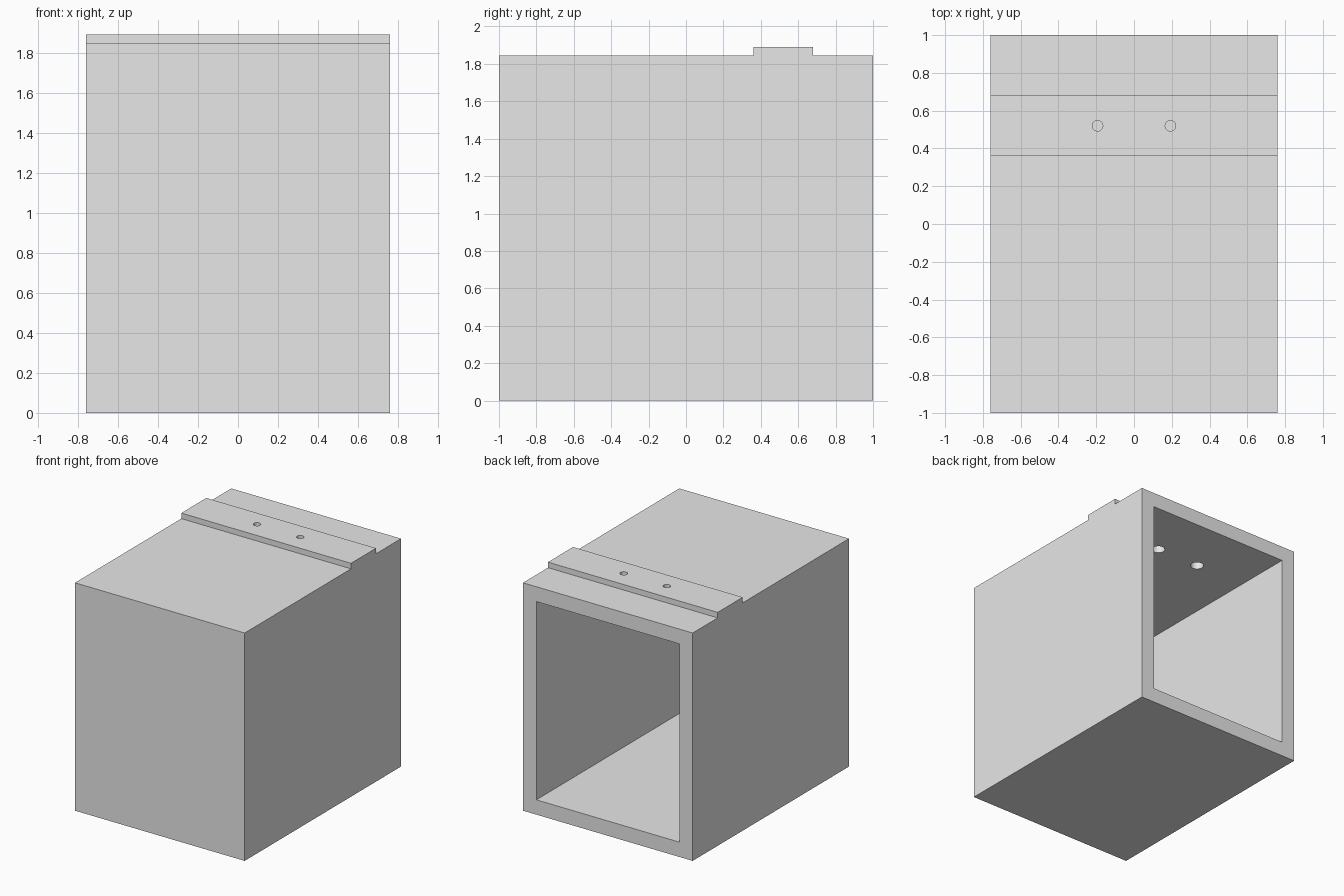
import bpy
import bmesh
from mathutils import Matrix, Vector

old = bpy.data.objects.get("Cube")
if old:
    bpy.data.objects.remove(old, do_unlink=True)

WIDTH, HEIGHT, WALL = 1.52, 1.845, 0.12
TOP = 1.89
RAIL_FRONT, RAIL_BACK = 0.36, 0.68
HOLE_X, HOLE_Y = 0.193, 0.52

grey = bpy.data.materials.new("light_grey")
grey.use_nodes = True
colour = (0.8, 0.8, 0.8, 1)
grey.diffuse_color = colour
grey.node_tree.nodes["Principled BSDF"].inputs["Base Color"].default_value = colour


def make_object(name, bm):
    mesh = bpy.data.meshes.new(name)
    bmesh.ops.recalc_face_normals(bm, faces=bm.faces)
    bm.to_mesh(mesh)
    bm.free()
    obj = bpy.data.objects.new(name, mesh)
    bpy.context.collection.objects.link(obj)
    return obj


def box(name, low, high):
    low, high = Vector(low), Vector(high)
    bm = bmesh.new()
    bmesh.ops.create_cube(bm, size=1, matrix=Matrix.Translation((low + high) / 2)
                          @ Matrix.Diagonal((high - low).to_4d()))
    return make_object(name, bm)


def cylinder(name, x, y, radius, bottom, top):
    bm = bmesh.new()
    bmesh.ops.create_cone(bm, cap_ends=True, segments=32, radius1=radius, radius2=radius,
                          depth=top - bottom,
                          matrix=Matrix.Translation((x, y, (bottom + top) / 2)))
    return make_object(name, bm)


def cut(target, cutter):
    cutter.hide_render = True
    mod = target.modifiers.new(cutter.name, "BOOLEAN")
    mod.operation = "DIFFERENCE"
    mod.solver = "EXACT"
    mod.object = cutter
    bpy.context.view_layer.objects.active = target
    bpy.ops.object.modifier_apply(modifier=mod.name)
    bpy.data.objects.remove(cutter, do_unlink=True)


# Housing with the raised rail, extruded across from one side profile
bm = bmesh.new()
profile = [(-1, 0), (1, 0), (1, HEIGHT), (RAIL_BACK, HEIGHT), (RAIL_BACK, TOP),
           (RAIL_FRONT, TOP), (RAIL_FRONT, HEIGHT), (-1, HEIGHT)]
side = bm.faces.new([bm.verts.new((-WIDTH / 2, y, z)) for y, z in profile])
extruded = bmesh.ops.extrude_face_region(bm, geom=[side])
bmesh.ops.translate(bm, vec=(WIDTH, 0, 0),
                    verts=[v for v in extruded["geom"] if isinstance(v, bmesh.types.BMVert)])
housing = make_object("housing", bm)
housing.data.materials.append(grey)

# Cavity, open at the back
inner = WIDTH / 2 - WALL
cut(housing, box("cavity_cutter", (-inner, -1 + WALL, WALL), (inner, 1.2, HEIGHT - WALL)))

# Two screw holes through the rail, widened from the inside
for x in (-HOLE_X, HOLE_X):
    cut(housing, cylinder("screw_hole_cutter", x, HOLE_Y, 0.028, HEIGHT - 0.3, TOP + 0.1))
    cut(housing, cylinder("screw_head_cutter", x, HOLE_Y, 0.05, HEIGHT - 0.3, HEIGHT - 0.04))

# Smooth hole walls, sharp edges elsewhere
bpy.ops.object.select_all(action="DESELECT")
housing.select_set(True)
bpy.context.view_layer.objects.active = housing
bpy.ops.object.shade_smooth_by_angle()
